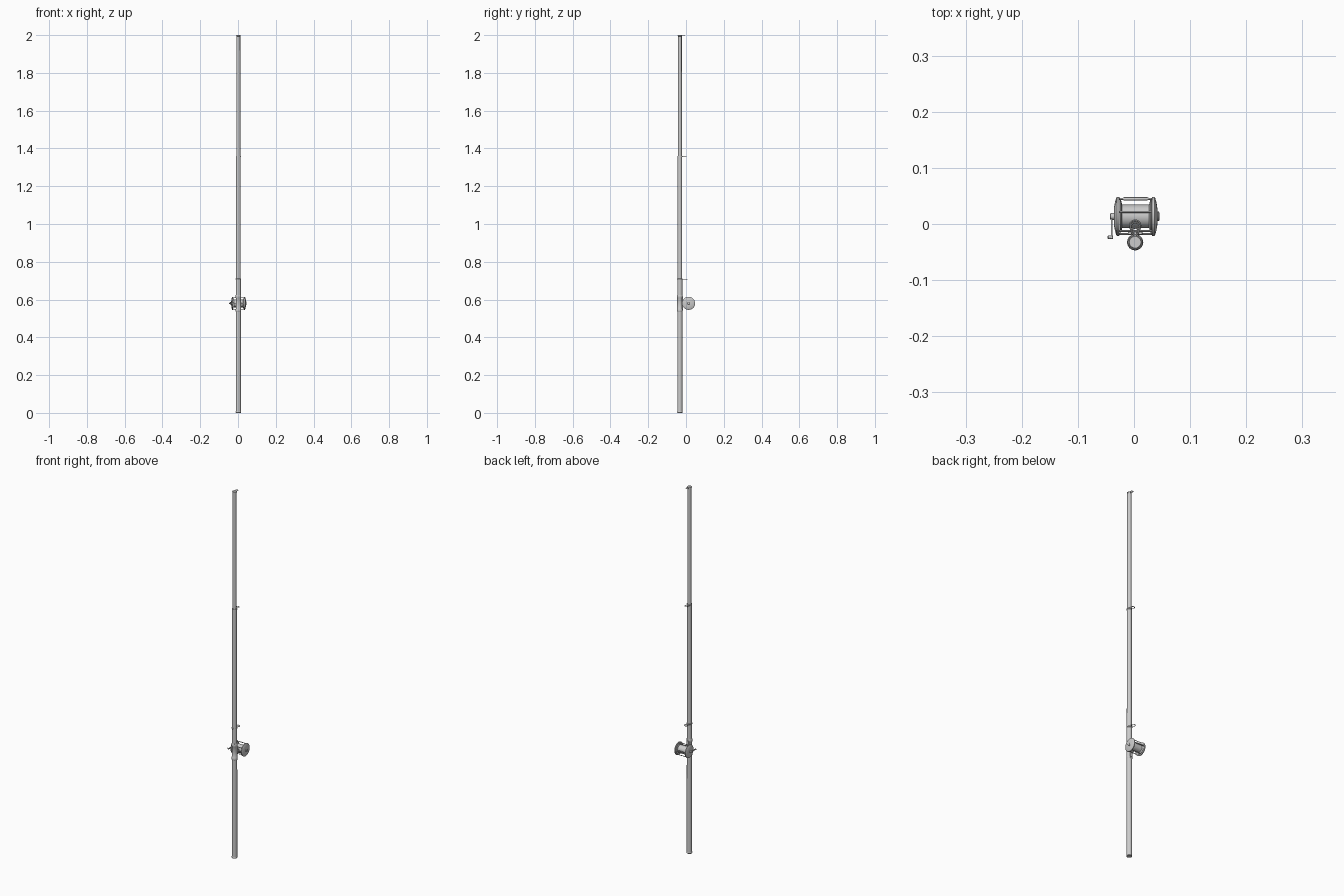
import bpy
from math import pi, sin, cos, radians
from mathutils import Vector, Matrix

if "Cube" in bpy.data.objects:
    bpy.data.objects.remove(bpy.data.objects["Cube"])

ROD = Vector((0.002, -0.0325, 0))      # rod axis
REEL = Vector((0.003, 0.0135, 0.58))   # reel centre


def finish(name, verts, faces):
    me = bpy.data.meshes.new(name)
    me.from_pydata(verts, [], faces)
    ob = bpy.data.objects.new(name, me)
    bpy.context.collection.objects.link(ob)
    bpy.ops.object.select_all(action='DESELECT')
    ob.select_set(True)
    bpy.context.view_layer.objects.active = ob
    bpy.ops.object.mode_set(mode='EDIT')
    bpy.ops.mesh.select_all(action='SELECT')
    bpy.ops.mesh.normals_make_consistent(inside=False)
    bpy.ops.object.mode_set(mode='OBJECT')
    bpy.ops.object.shade_smooth_by_angle(angle=radians(35))
    return ob


def lathe(name, profile, origin, axis='Z', n=32):
    """Spin (radius, height) points about an axis and cap both ends."""
    rot = Matrix.Rotation(pi / 2, 3, 'Y') if axis == 'X' else Matrix.Rotation(0, 3, 'Z')
    if axis == 'Y':
        rot = Matrix.Rotation(-pi / 2, 3, 'X')
    verts = [rot @ Vector((r * cos(2 * pi * i / n), r * sin(2 * pi * i / n), h)) + origin
             for r, h in profile for i in range(n)]
    faces = [(k * n + i, k * n + (i + 1) % n, (k + 1) * n + (i + 1) % n, (k + 1) * n + i)
             for k in range(len(profile) - 1) for i in range(n)]
    faces += [tuple(range(n)), tuple(range((len(profile) - 1) * n, len(profile) * n))]
    return finish(name, verts, faces)


def box(name, centre, size):
    bpy.ops.mesh.primitive_cube_add(size=1, location=centre)
    ob = bpy.context.object
    ob.name = name
    ob.scale = size
    bpy.ops.object.transform_apply(location=False, rotation=False)
    mod = ob.modifiers.new("soft_edges", 'BEVEL')
    mod.width = min(size) * 0.25
    mod.segments = 2
    return ob


# Telescoping rod sections and butt cap
for name, r0, r1, z0, z1 in (("rod_butt", .0135, .0132, .004, .71),
                             ("rod_middle", .0122, .0118, .70, 1.36),
                             ("rod_tip", .0105, .0100, 1.35, 2.0)):
    lathe(name, [(r0, z0), (r1, z1)], ROD)
lathe("butt_cap", [(.0125, 0), (.014, .002), (.014, .008), (.0132, .01)], ROD)

# Line guides: collar, ring and short stem at each joint
for name, z, rod_r, y, ring_r in (("lower", .708, .0132, -.003, .0095),
                                  ("middle", 1.357, .0122, -.006, .0085),
                                  ("tip", 1.9965, .0103, -.013, .0062)):
    lathe(name + "_guide_collar", [(rod_r, -.003), (rod_r + .0012, -.002),
          (rod_r + .0012, .002), (rod_r, .003)], ROD + Vector((0, 0, z)))
    bpy.ops.mesh.primitive_torus_add(major_radius=ring_r, minor_radius=.0016, major_segments=28,
                                     minor_segments=10, location=(ROD.x, y, z))
    bpy.context.object.name = name + "_guide_ring"
    bpy.ops.object.shade_smooth_by_angle()
    start, end = ROD.y + rod_r - .001, y - ring_r
    if end > start:
        box(name + "_guide_stem", (ROD.x, (start + end) / 2, z), (.005, end - start + .001, .003))

# Reel seat sleeve with clamp rings, and the foot under the reel
lathe("reel_seat", [(.0136, .535), (.0145, .537), (.0145, .55), (.0139, .551), (.0139, .609),
                    (.0145, .61), (.0145, .623), (.0136, .625)], ROD)
box("reel_foot", (ROD.x, -.0185, .58), (.014, .004, .075))
box("reel_foot_post", (ROD.x, -.0165, .58), (.026, .005, .022))

# Domed side plates
plate = [(.033, 0), (.0345, .001), (.0345, .005), (.033, .0062),
         (.027, .008), (.018, .0098), (.008, .0105)]
lathe("right_side_plate", plate, REEL + Vector((.0285, 0, 0)), 'X', 48)
lathe("left_side_plate", [(r, -h) for r, h in plate], REEL + Vector((-.0285, 0, 0)), 'X', 48)

# Spool with flanges
lathe("spool", [(.029, -.028), (.029, -.026), (.021, -.024), (.021, .024),
                (.029, .026), (.029, .028)], REEL, 'X', 40)

# Cross bars between the plates
for i, deg in enumerate((5, 75, 145, 180, 215, 285)):
    a = radians(deg)
    p = REEL + Vector((0, cos(a) * .0315, sin(a) * .0315))
    lathe(f"cross_bar_{i}", [(.0017, -.029), (.0017, .029)], p, 'X', 12)
    if deg == 5:
        lathe("bar_grip", [(.002, -.0225), (.0028, -.021), (.0028, .021), (.002, .0225)], p, 'X', 16)

# Right bearing cap
lathe("bearing_cap", [(.0085, .037), (.0085, .041), (.0065, .0425)], REEL, 'X', 24)
# Crank hub, arm and knob on the left
lathe("crank_hub", [(.006, -.036), (.006, -.0445), (.0045, -.0455)], REEL, 'X', 24)
box("crank_arm", (-.0395, -.0035, .58), (.003, .046, .007))
lathe("crank_knob", [(.0025, .0055), (.0035, .004), (.003, 0), (.0035, -.003), (.002, -.0045)],
      Vector((-.0425, -.0235, .58)), 'X', 16)
